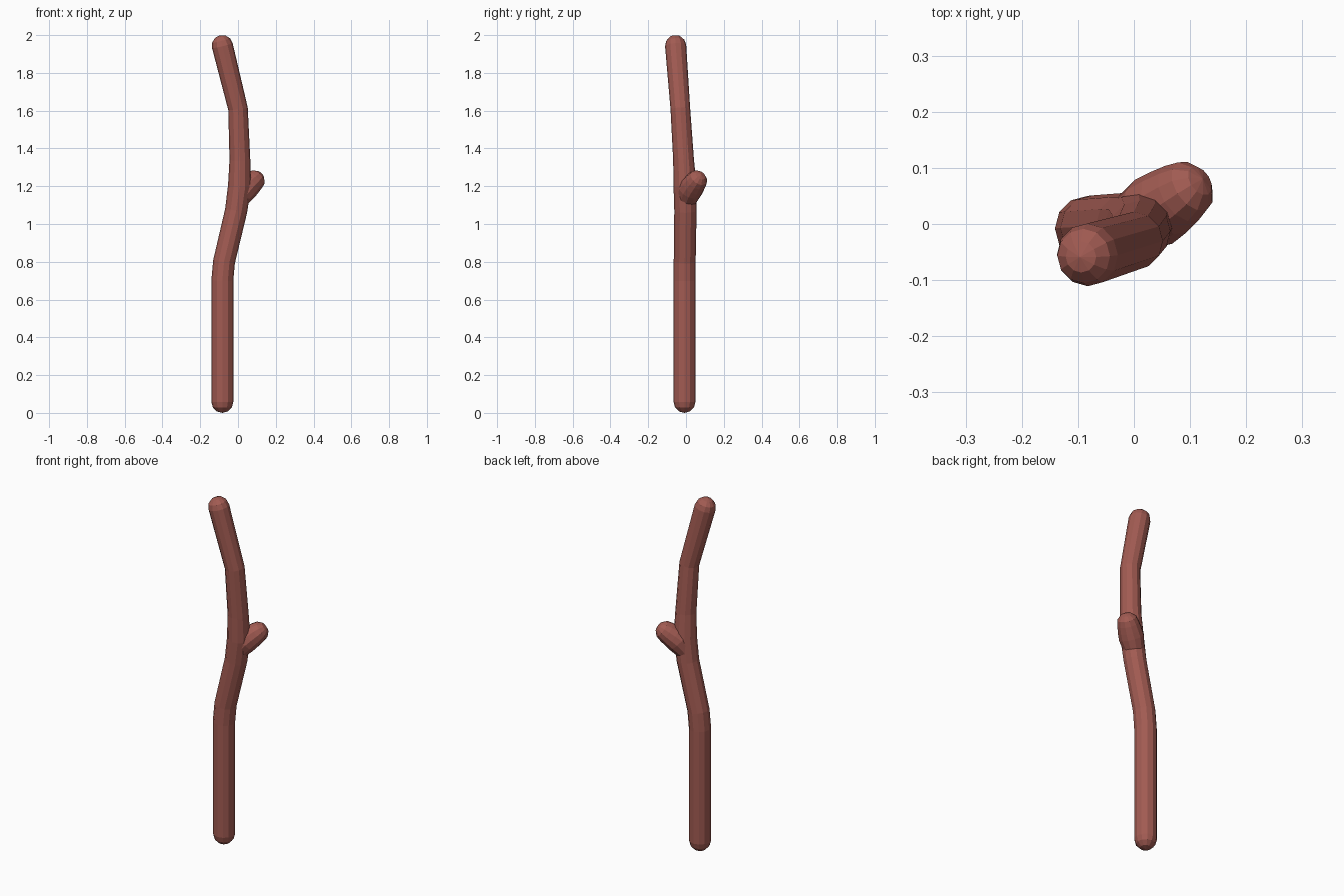
import bpy, bmesh, math
from mathutils import Vector

if "Cube" in bpy.data.objects:
    bpy.data.objects.remove(bpy.data.objects["Cube"])

SIDES = 12
bark = bpy.data.materials.new("bark")
bark.diffuse_color = (0.36, 0.105, 0.085, 1)
bark.use_nodes = True
bark.node_tree.nodes["Principled BSDF"].inputs["Base Color"].default_value = bark.diffuse_color


def limb(name, points):
    """Round-ended tube through (x, y, z, radius) points."""
    pos = [Vector(p[:3]) for p in points]
    rad = [p[3] for p in points]
    n = len(pos)
    tangents = []
    for i in range(n):
        a = (pos[i] - pos[i - 1]).normalized() if i else Vector()
        b = (pos[i + 1] - pos[i]).normalized() if i < n - 1 else Vector()
        tangents.append((a + b).normalized())

    # (centre, direction, radius) of each ring, with domed ends
    angles = [math.radians(a) for a in (30, 60)]
    rings = [(pos[0] - tangents[0] * rad[0] * math.sin(a), tangents[0],
              rad[0] * math.cos(a)) for a in reversed(angles)]
    rings += list(zip(pos, tangents, rad))
    rings += [(pos[-1] + tangents[-1] * rad[-1] * math.sin(a), tangents[-1],
               rad[-1] * math.cos(a)) for a in angles]

    bm = bmesh.new()
    loops = []
    for c, t, r in rings:
        q = Vector((0, 0, 1)).rotation_difference(t)
        loops.append([bm.verts.new(c + q @ Vector((
            r * math.cos(math.tau * k / SIDES), r * math.sin(math.tau * k / SIDES), 0)))
            for k in range(SIDES)])
    start = bm.verts.new(pos[0] - tangents[0] * rad[0])
    end = bm.verts.new(pos[-1] + tangents[-1] * rad[-1])
    for k in range(SIDES):
        j = (k + 1) % SIDES
        for lo, hi in zip(loops, loops[1:]):
            bm.faces.new((lo[k], lo[j], hi[j], hi[k]))
        bm.faces.new((start, loops[0][j], loops[0][k]))
        bm.faces.new((end, loops[-1][k], loops[-1][j]))
    bmesh.ops.recalc_face_normals(bm, faces=bm.faces)
    me = bpy.data.meshes.new(name)
    bm.to_mesh(me)
    bm.free()
    me.materials.append(bark)
    ob = bpy.data.objects.new(name, me)
    bpy.context.collection.objects.link(ob)
    return ob


# Main crooked stick
stick = limb("stick", [
    (-0.083, -0.008, 0.058, 0.058),
    (-0.083, -0.008, 0.70, 0.058),
    (-0.074, -0.007, 0.80, 0.058),
    (-0.010, -0.003, 1.07, 0.059),
    (0.008, -0.005, 1.20, 0.061),
    (0.010, -0.013, 1.34, 0.055),
    (0.000, -0.030, 1.61, 0.052),
    (-0.083, -0.055, 1.945, 0.056),
])

# Short broken side branch, flaring into the stick
stub = limb("branch_stub", [
    (0.000, 0.002, 1.13, 0.055),
    (0.035, 0.022, 1.18, 0.066),
    (0.060, 0.038, 1.205, 0.063),
    (0.085, 0.055, 1.228, 0.057),
])

# Merge the stub into the stick
union = stick.modifiers.new("fork", 'BOOLEAN')
union.operation = 'UNION'
union.solver = 'EXACT'
union.object = stub
stub.hide_render = True
